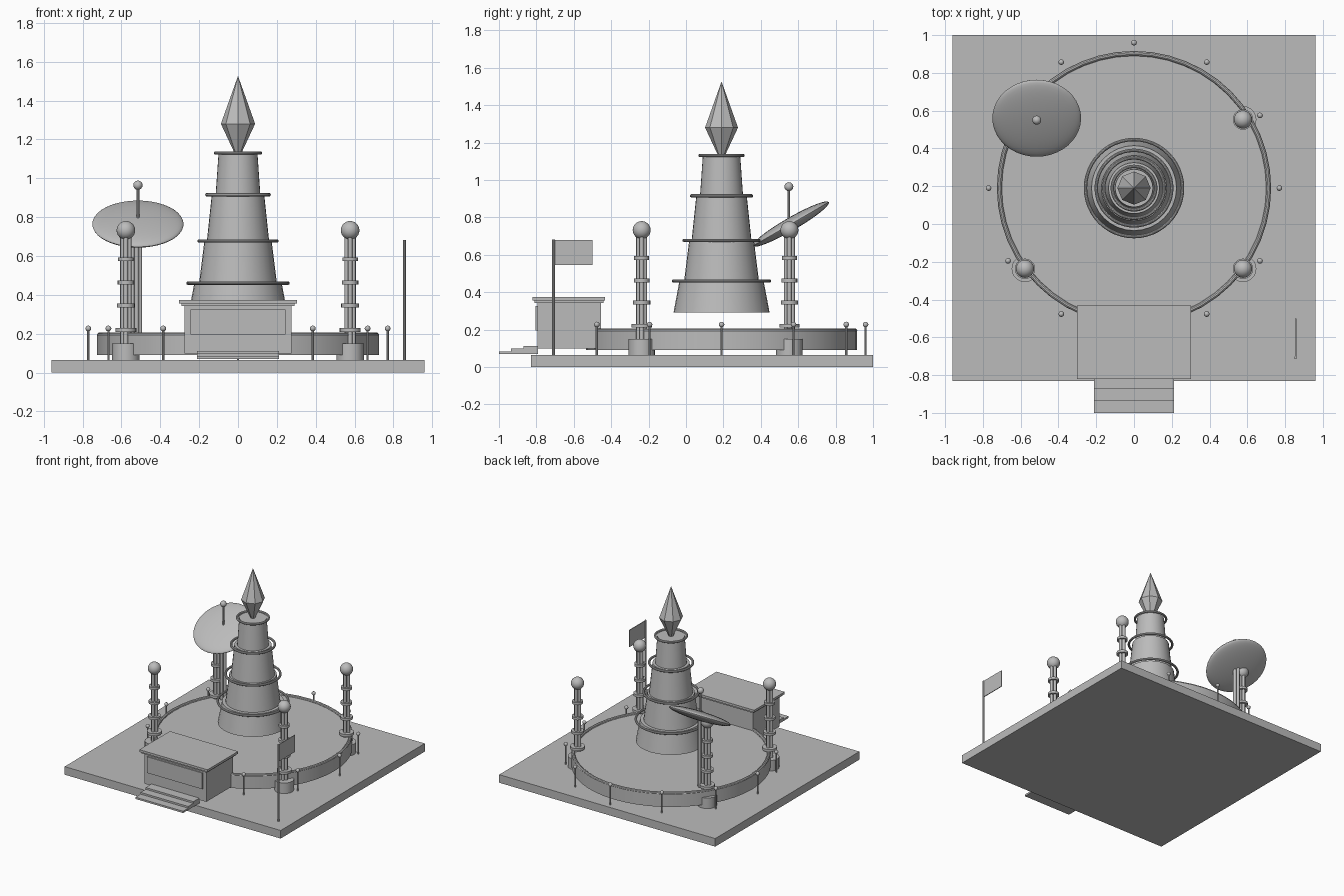
import bpy, bmesh, math
from mathutils import Matrix, Vector

cube = bpy.data.objects.get("Cube")
if cube:
    bpy.data.objects.remove(cube, do_unlink=True)

stone = bpy.data.materials.new("plain_grey")
stone.use_nodes = True
GREY = (0.5, 0.5, 0.5, 1)
stone.diffuse_color = GREY
stone.node_tree.nodes["Principled BSDF"].inputs["Base Color"].default_value = GREY

CY = 0.19        # y of the tower axis
GROUND = 0.065   # top of the base slab


def finish(bm, name, smooth=False):
    bmesh.ops.recalc_face_normals(bm, faces=bm.faces)
    mesh = bpy.data.meshes.new(name)
    bm.to_mesh(mesh)
    bm.free()
    mesh.materials.append(stone)
    ob = bpy.data.objects.new(name, mesh)
    bpy.context.collection.objects.link(ob)
    if smooth:
        bpy.ops.object.select_all(action='DESELECT')
        ob.select_set(True)
        bpy.context.view_layer.objects.active = ob
        bpy.ops.object.shade_smooth_by_angle(angle=math.radians(35))
    return ob


def box(name, x0, x1, y0, y1, z0, z1):
    bm = bmesh.new()
    size = Matrix.Diagonal((x1 - x0, y1 - y0, z1 - z0, 1))
    mid = Vector((x0 + x1, y0 + y1, z0 + z1)) / 2
    bmesh.ops.create_cube(bm, size=1, matrix=Matrix.Translation(mid) @ size)
    return finish(bm, name)


def lathe(name, x, y, profile, sides=32, smooth=True, closed=False):
    """Turn (radius, z) points around a vertical axis; cap open ends."""
    bm = bmesh.new()
    loops = []
    for r, z in profile:
        loops.append([bm.verts.new((x + r * math.cos(a), y + r * math.sin(a), z))
                      for a in (math.tau * i / sides for i in range(sides))])
    pairs = list(zip(loops, loops[1:]))
    if closed:
        pairs.append((loops[-1], loops[0]))
    else:
        bm.faces.new(loops[0])
        bm.faces.new(loops[-1])
    for a, b in pairs:
        for i in range(sides):
            j = (i + 1) % sides
            bm.faces.new((a[i], a[j], b[j], b[i]))
    return finish(bm, name, smooth)


def cylinder(name, x, y, r, z0, z1, sides=32):
    return lathe(name, x, y, [(r, z0), (r, z1)], sides)


def hoop(name, x, y, z, major, minor, sides=48):
    ring = [math.tau * i / 10 for i in range(10)]
    return lathe(name, x, y, [(major + minor * math.cos(a), z + minor * math.sin(a))
                              for a in ring], sides, closed=True)


def ball(name, x, y, z, r, squash=1, tilt=0, sides=24):
    bm = bmesh.new()
    m = (Matrix.Translation((x, y, z)) @ Matrix.Rotation(math.radians(tilt), 4, 'X')
         @ Matrix.Diagonal((r, r, r * squash, 1)))
    bmesh.ops.create_uvsphere(bm, u_segments=sides, v_segments=sides // 2, radius=1, matrix=m)
    return finish(bm, name, True)


def tube_cluster(name, x, y, z0, z1):
    for i, (dx, dy) in enumerate(((1, 0), (0, 1), (-1, 0), (0, -1))):
        cylinder(f"{name}_tube_{i}", x + dx * 0.017, y + dy * 0.017, 0.012, z0, z1, 12)


# Ground slab and round plaza with its raised rim
box("base_slab", -0.96, 0.96, -0.83, 1.0, 0, GROUND)
cylinder("plaza_disc", 0, CY, 0.725, 0.09, 0.192, 48)
hoop("plaza_rim", 0, CY, 0.193, 0.713, 0.013)

# Tapered tower tiers, each with a hoop around its top
tiers = [(0.257, 0.225, 0.29, 0.46), (0.20, 0.173, 0.46, 0.677),
         (0.16, 0.135, 0.677, 0.915), (0.115, 0.10, 0.915, 1.13)]
for i, (low, high, z0, z1) in enumerate(tiers):
    lathe(f"tower_tier_{i}", 0, CY, [(low, z0), (high, z1)])
    hoop(f"tower_hoop_{i}", 0, CY, z1, low, 0.009)

# Faceted crystal on top
lathe("crystal", 0, CY, [(0.018, 1.13), (0.088, 1.28), (0.0005, 1.525)], 8, smooth=False)

# Corner pillars: drum base, bundled tubes, collars and a globe
for x in (-0.577, 0.577):
    for y in (-0.237, 0.553):
        cylinder("pillar_base", x, y, 0.071, GROUND, 0.15, 20)
        tube_cluster("pillar", x, y, 0.15, 0.70)
        for z, r in ((0.22, 0.054), (0.345, 0.046), (0.463, 0.042), (0.583, 0.04)):
            cylinder("pillar_collar", x, y, r, z - 0.01, z + 0.01, 20)
        ball("pillar_globe", x, y, 0.732, 0.048)

# Tilted dish with its support and aerial
tube_cluster("dish_support", -0.522, 0.555, 0.2, 0.74)
ball("dish", -0.515, 0.56, 0.764, 0.235, 0.15, 30, 40)
cylinder("dish_aerial", -0.515, 0.55, 0.007, 0.77, 0.96, 10)
ball("dish_aerial_tip", -0.515, 0.55, 0.964, 0.024, sides=16)

# Small lamp posts around the plaza, open at the front
for i in range(12):
    if i == 9:
        continue
    a = math.tau * i / 12
    x, y = 0.77 * math.cos(a), CY + 0.77 * math.sin(a)
    cylinder("lamp_post", x, y, 0.006, GROUND, 0.225, 10)
    ball("lamp_globe", x, y, 0.227, 0.015, sides=12)

# Entrance booth
box("booth_body", -0.275, 0.275, -0.795, -0.455, 0.098, 0.345)
box("booth_eave", -0.29, 0.29, -0.81, -0.442, 0.342, 0.358)
box("booth_roof", -0.303, 0.303, -0.82, -0.432, 0.355, 0.373)
box("booth_window", -0.245, 0.245, -0.804, -0.795, 0.195, 0.325)

# Entrance steps
for i in range(3):
    box(f"step_{i}", -0.212, 0.212, -1 + 0.065 * i, -0.79,
        0.07 + 0.014 * i, 0.084 + 0.014 * i)

# Flag on a pole
cylinder("flag_pole", 0.856, -0.708, 0.008, GROUND, 0.682, 10)
box("flag", 0.853, 0.859, -0.708, -0.5, 0.545, 0.68)
